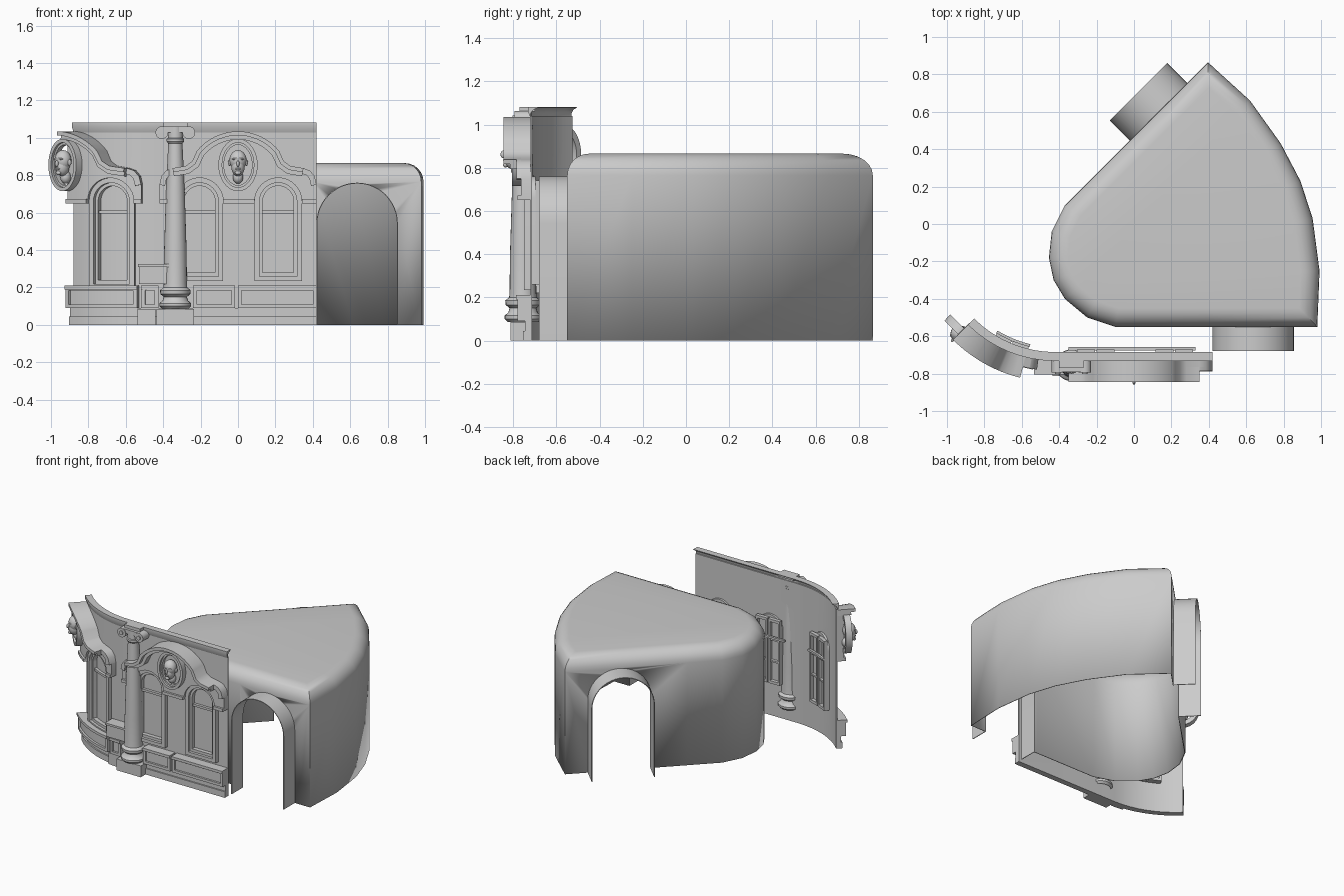
import bpy, bmesh
from math import sin, cos, pi, radians
from mathutils import Vector, Matrix

if "Cube" in bpy.data.objects:
    bpy.data.objects.remove(bpy.data.objects["Cube"])

stone = bpy.data.materials.new("pale grey stone")
stone.use_nodes = True
GREY = (0.6, 0.6, 0.6, 1)
stone.diffuse_color = GREY
stone.node_tree.nodes["Principled BSDF"].inputs["Base Color"].default_value = GREY

# The facade is laid out flat as (along, outward, up), then wrapped on a line and arc
BEND, END, WALL, R = -0.42, -0.93, -0.72, 0.652


def wrap(v, hold=None):
    a = min(BEND, max(END, v.x if hold is None else hold))
    t, rho = (BEND - a) / R, R + v.y
    e = v.x - a
    return Vector((BEND - rho * sin(t) + e * cos(t),
                   WALL + R - rho * cos(t) - e * sin(t), v.z))


def finish(bm, name, facade=True, hold=None, angle=35):
    if facade:
        if hold is None:
            for k in range(9):
                bmesh.ops.bisect_plane(bm, geom=bm.verts[:] + bm.edges[:] + bm.faces[:],
                                       plane_co=(BEND + (END - BEND) * k / 8, 0, 0),
                                       plane_no=(1, 0, 0))
        for v in bm.verts:
            v.co = wrap(v.co, hold)
    bmesh.ops.recalc_face_normals(bm, faces=bm.faces[:])
    me = bpy.data.meshes.new(name)
    bm.to_mesh(me)
    bm.free()
    ob = bpy.data.objects.new(name, me)
    me.materials.append(stone)
    bpy.context.collection.objects.link(ob)
    bpy.ops.object.select_all(action='DESELECT')
    ob.select_set(True)
    bpy.context.view_layer.objects.active = ob
    bpy.ops.object.shade_smooth_by_angle(angle=radians(angle))
    return ob


def slab(bm, loops, d0, d1):
    """Solid plate from (along, up) outlines; inner outlines become holes."""
    edges = []
    for loop in loops:
        vs = [bm.verts.new((x, d0, z)) for x, z in loop]
        edges += [bm.edges.new((vs[i - 1], vs[i])) for i in range(len(vs))]
    faces = [g for g in bmesh.ops.triangle_fill(bm, edges=edges, use_beauty=True)["geom"]
             if isinstance(g, bmesh.types.BMFace)]
    new = bmesh.ops.extrude_face_region(bm, geom=faces, use_keep_orig=True)["geom"]
    for g in new:
        if isinstance(g, bmesh.types.BMVert):
            g.co.y = d1


def rect(x0, x1, z0, z1):
    return [(x0, z0), (x1, z0), (x1, z1), (x0, z1)]


def box(bm, x0, x1, z0, z1, d0, d1):
    slab(bm, [rect(x0, x1, z0, z1)], d0, d1)


def arch(c, w, z0, spring, n=16):
    return [(c + w, z0)] + [(c + w * cos(pi * i / n), spring + w * sin(pi * i / n))
                            for i in range(n + 1)] + [(c - w, z0)]


def ellipse(c, z, a, b, n=32):
    return [(c + a * cos(2 * pi * i / n), z + b * sin(2 * pi * i / n)) for i in range(n)]


def offset(pts, t, closed=False):
    """Shift a polyline sideways by t with mitred corners."""
    P, out, n = [Vector(p) for p in pts], [], len(pts)
    for i, p in enumerate(P):
        a = P[i - 1] if closed or i else p
        b = P[(i + 1) % n] if closed or i < n - 1 else p
        d1, d2 = ((p - a) if a != p else b - p).normalized(), ((b - p) if b != p else p - a).normalized()
        n1, n2 = Vector((-d1.y, d1.x)), Vector((-d2.y, d2.x))
        m = (n1 + n2).normalized()
        out.append(tuple(p + m * (t / max(0.4, m.dot(n1)))))
    return out


def strip(bm, pts, t, d0, d1):
    slab(bm, [list(pts) + offset(pts, t)[::-1]], d0, d1)


def lathe(bm, profile, x, d, n=24):
    rings = [[bm.verts.new((x + r * cos(2 * pi * i / n), d + r * sin(2 * pi * i / n), z))
              for i in range(n)] for r, z in profile]
    for a, b in zip(rings, rings[1:]):
        for i in range(n):
            bm.faces.new((a[i - 1], a[i], b[i], b[i - 1]))


# Wall sheet with three arched window openings and a coved top edge
WINDOWS = [(-0.675, 0.22, "bay"), (-0.205, 0.26, "middle"), (0.215, 0.26, "right")]
SPRING = 0.66
bm = bmesh.new()
slab(bm, [rect(END, 0.42, 0, 1.04)] + [arch(c, 0.1, z, SPRING) for c, z, _ in WINDOWS], -0.008, 0)
finish(bm, "facade_wall")
bm = bmesh.new()
cove = [(0, 1.03), (0, 1.05), (-0.012, 1.068), (-0.035, 1.078), (-0.035, 1.082), (0.012, 1.082),
        (0.012, 1.06)]
ends = [[bm.verts.new((u, d, z)) for d, z in cove] for u in (END, 0.42)]
for i in range(len(cove)):
    bm.faces.new((ends[0][i - 1], ends[0][i], ends[1][i], ends[1][i - 1]))
for e in ends:
    bm.faces.new(e)
finish(bm, "top_cornice")

# Windows: trim, sash, pane, glazing bars and rear casement
for c, z, side in WINDOWS:
    bm = bmesh.new()
    slab(bm, [arch(c, 0.126, z - 0.025, SPRING), arch(c, 0.1, z, SPRING)], -0.005, 0.03)
    slab(bm, [arch(c, 0.1, z, SPRING), arch(c, 0.083, z + 0.02, SPRING)], -0.02, 0.01)
    box(bm, c - 0.083, c + 0.083, 0.595, 0.612, -0.02, 0.0)
    finish(bm, side + "_window_frame")
    bm = bmesh.new()
    slab(bm, [arch(c, 0.1, z, SPRING)], -0.024, -0.02)
    finish(bm, side + "_window_pane")
    bm = bmesh.new()
    for x0, x1 in ((c - 0.1, c - 0.004), (c + 0.004, c + 0.1)):
        slab(bm, [rect(x0, x1, z, 0.74), rect(x0 + 0.015, x1 - 0.015, z + 0.02, 0.72)], -0.05, -0.024)
        for h in (0.42, 0.58):
            box(bm, x0 + 0.012, x1 - 0.012, h, h + 0.012, -0.045, -0.024)
    finish(bm, side + "_rear_casement")

bm = bmesh.new()
box(bm, -0.35, 0.33, 0.60, 0.615, -0.062, -0.045)
box(bm, -0.78, -0.57, 0.60, 0.615, -0.062, -0.045)
finish(bm, "rear_window_rails")

# Pediments: a curved hood over a raised field, whole in the middle, half on the bay
half = [(0.283 * sin(radians(51) * i / 10), 0.752 + 0.283 * cos(radians(51) * i / 10)) for i in range(11)]
half += [(0.245, 0.875), (0.28, 0.85), (0.35, 0.838)]
tail = [(0.35, 0.838), (0.385, 0.825), (0.41, 0.795), (0.42, 0.75)]


def mirrored(pts):
    return [(-x, z) for x, z in pts[:0:-1]] + pts


def moved(pts, c):
    return [(x + c, z) for x, z in pts]


for name, c, full, wins in (("middle", 0, True, (0.215, -0.205)), ("bay", END, False, (0.255,))):
    hood = moved(mirrored(half) if full else half, c)
    top = moved(mirrored(half + tail[1:]) if full else half + tail[1:], c)
    under = [(c + 0.42, 0.655)]
    for w in wins:
        under += arch(c + w, 0.126, 0.655, SPRING)
    under += [(c - 0.42 if full else c, 0.655)]
    bm = bmesh.new()
    slab(bm, [top + under], 0, 0.045)
    finish(bm, name + "_pediment_field")
    bm = bmesh.new()
    strip(bm, hood, -0.022, 0, 0.125)
    strip(bm, offset(hood, -0.022), -0.022, 0, 0.095)
    strip(bm, moved(tail, c), -0.03, 0, 0.065)
    if full:
        strip(bm, [(-x, z) for x, z in tail[::-1]], -0.03, 0, 0.065)
    finish(bm, name + "_pediment_hood")
    bm = bmesh.new()
    stops = sorted([c + 0.42, c - 0.42 if full else c] + [c + w + s for w in wins for s in (-0.126, 0.126)])
    for a, b in zip(stops[::2], stops[1::2]):
        box(bm, a, b, 0.65, 0.672, 0, 0.06)
    finish(bm, name + "_pediment_band")

    # Oval medallion with a carved head
    bm = bmesh.new()
    slab(bm, [ellipse(c, 0.855, 0.105, 0.14), ellipse(c, 0.855, 0.085, 0.12)], 0.04, 0.085)
    slab(bm, [ellipse(c, 0.855, 0.085, 0.12), ellipse(c, 0.855, 0.075, 0.108)], 0.04, 0.07)
    finish(bm, name + "_medallion_ring", hold=c)
    bm = bmesh.new()
    for x, d, z, sx, sd, sz in ((0, 0.08, 0.88, 0.046, 0.045, 0.055), (0, 0.085, 0.845, 0.036, 0.04, 0.05),
                                (0, 0.125, 0.862, 0.008, 0.014, 0.018), (0, 0.115, 0.813, 0.016, 0.012, 0.012),
                                (-0.045, 0.075, 0.868, 0.008, 0.012, 0.018), (0.045, 0.075, 0.868, 0.008, 0.012, 0.018),
                                (0, 0.114, 0.887, 0.033, 0.011, 0.007), (0, 0.119, 0.835, 0.016, 0.008, 0.005),
                                (0, 0.06, 0.79, 0.028, 0.03, 0.035)):
        bmesh.ops.create_uvsphere(bm, u_segments=16, v_segments=10, radius=1,
                                  matrix=Matrix.Translation((c + x, d, z)) @ Matrix.Diagonal((sx, sd, sz, 1)))
    finish(bm, name + "_medallion_head", hold=c, angle=60)

# Plinth: panelled blocks above a low stepped base
bm = bmesh.new()
for a, b in ((END, -0.53), (-0.51, -0.425), (-0.24, -0.015), (0, 0.42)):
    slab(bm, [rect(a, b, 0.09, 0.205), rect(a + 0.02, b - 0.02, 0.11, 0.185)], 0, 0.06)
    box(bm, a + 0.02, b - 0.02, 0.11, 0.185, 0, 0.045)
    box(bm, a, b, 0.19, 0.21, 0, 0.068)
finish(bm, "plinth_panels")
bm = bmesh.new()
box(bm, END, 0.42, 0, 0.045, 0, 0.035)
box(bm, END, 0.42, 0.045, 0.09, 0, 0.025)
box(bm, -0.53, -0.44, 0, 0.085, 0, 0.05)
finish(bm, "base_course")

# Letter box on the wall
bm = bmesh.new()
box(bm, -0.53, -0.36, 0.22, 0.31, 0, 0.075)
box(bm, -0.535, -0.355, 0.31, 0.325, 0, 0.085)
finish(bm, "wall_box", hold=-0.42)

# Column with square foot, turned shaft and scrolled capital
CX, CD = -0.335, 0.035
bm = bmesh.new()
box(bm, -0.435, -0.235, 0, 0.085, -0.005, 0.092)
finish(bm, "column_foot", hold=0)
bm = bmesh.new()
lathe(bm, [(0.07, 0.085), (0.085, 0.1), (0.085, 0.115), (0.068, 0.13), (0.062, 0.15), (0.08, 0.165),
           (0.082, 0.185), (0.064, 0.2), (0.062, 0.22), (0.06, 0.4), (0.05, 0.72), (0.038, 0.97),
           (0.046, 0.98), (0.046, 0.995), (0.04, 1.0), (0.04, 1.06)], CX, CD)
finish(bm, "column_shaft", hold=0)
bm = bmesh.new()
for s in (-1, 1):
    slab(bm, [ellipse(CX + s * 0.072, 1.028, 0.034, 0.034, 20)], 0, 0.075)
    slab(bm, [ellipse(CX + s * 0.072, 1.028, 0.015, 0.015, 12)], 0, 0.083)
box(bm, CX - 0.07, CX + 0.07, 1.03, 1.06, 0, 0.07)
box(bm, CX - 0.065, CX + 0.065, 1.06, 1.082, -0.02, 0.05)
finish(bm, "column_capital", hold=0)

# Room: floorless shell with a rounded roof edge
plan = [(0.395, 0.865), (0.1, 0.57), (-0.2, 0.27), (-0.37, 0.1), (-0.44, -0.04), (-0.455, -0.18), (-0.43, -0.3),
        (-0.37, -0.4), (-0.25, -0.5), (-0.1, -0.55), (0.4, -0.55), (0.98, -0.55), (0.992, -0.25),
        (0.955, 0.03), (0.89, 0.23), (0.785, 0.43), (0.62, 0.66)]
bm = bmesh.new()
levels = [(0, 0)] + [(0.1 * (1 - cos(pi * k / 12)), 0.765 + 0.1 * sin(pi * k / 12)) for k in range(7)]
rings = [[bm.verts.new((x, y, z)) for x, y in offset(plan, t, True)] for t, z in levels]
for a, b in zip(rings, rings[1:]):
    for i in range(len(plan)):
        bm.faces.new((a[i - 1], a[i], b[i], b[i - 1]))
bm.faces.new(rings[-1])
room = finish(bm, "room_shell", facade=False, angle=40)
shell = room.modifiers.new("thickness", 'SOLIDIFY')
shell.thickness = 0.006

# Two arched doorways, each with a short tunnel
for name, spot, turn, depth in (("front", (0.637, -0.55, 0), 0, 0.13), ("rear", (0.13, 0.60, 0), radians(-135), 0.15)):
    place = Matrix.Translation(spot) @ Matrix.Rotation(turn, 4, 'Z')
    bm = bmesh.new()
    strip(bm, arch(0, 0.2175, 0, 0.543, 24), 0.005, 0.004, -depth)
    bm.transform(place)
    finish(bm, name + "_tunnel", facade=False)
    bm = bmesh.new()
    slab(bm, [arch(0, 0.2135, -0.1, 0.543, 24)], 0.06, -0.06)
    bm.transform(place)
    cutter = finish(bm, name + "_door_cutter", facade=False)
    cutter.hide_render = True
    cutter.hide_set(True)
    cut = room.modifiers.new(name + " doorway", 'BOOLEAN')
    cut.operation, cut.solver, cut.object = 'DIFFERENCE', 'EXACT', cutter
